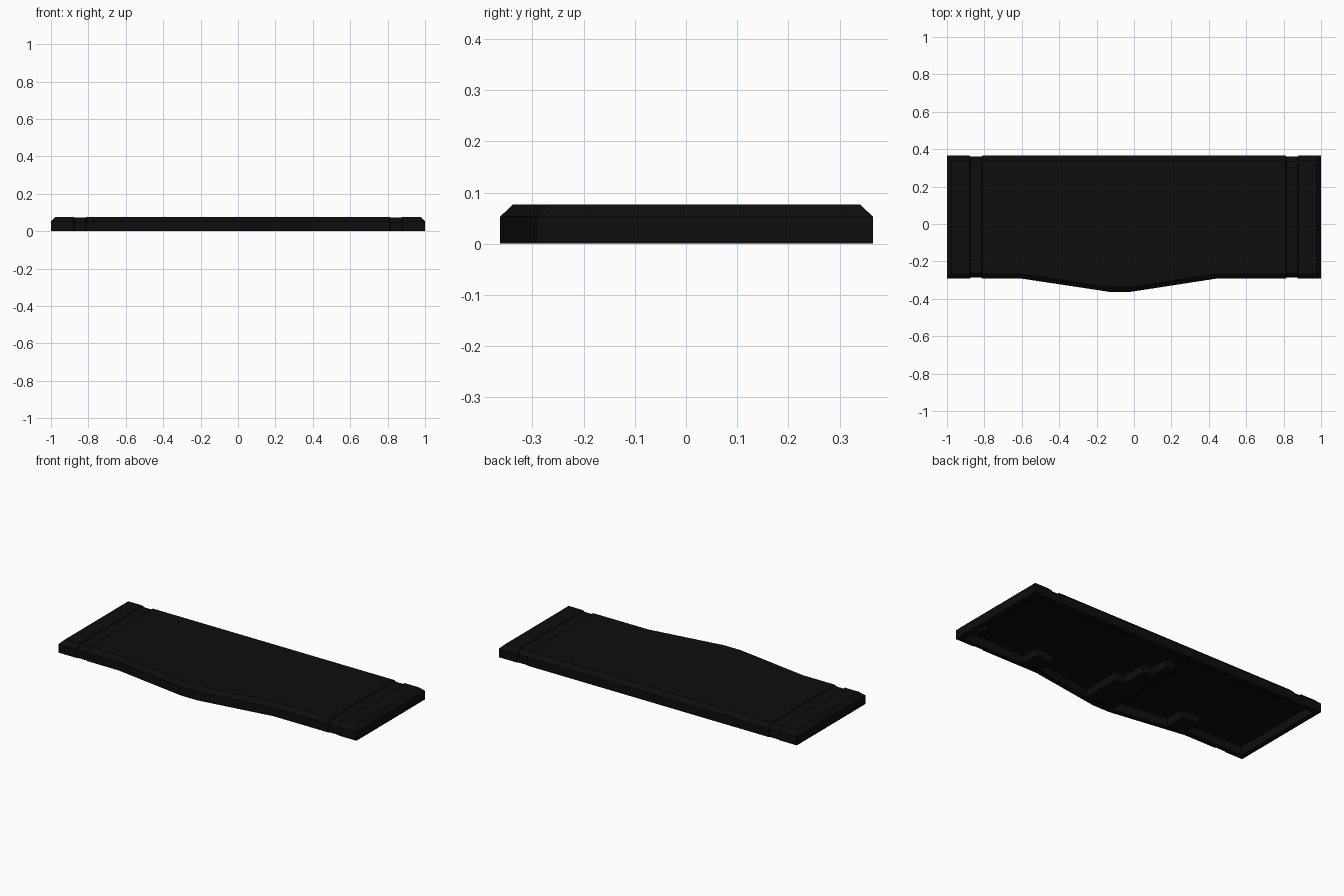
import bpy, bmesh

if "Cube" in bpy.data.objects:
    bpy.data.objects.remove(bpy.data.objects["Cube"])

BACK, TOP, SHOULDER, CH = 0.365, 0.077, 0.053, 0.025

black = bpy.data.materials.new("soft_black")
black.diffuse_color = (0.004, 0.004, 0.004, 1)
black.use_nodes = True
black.node_tree.nodes["Principled BSDF"].inputs["Base Color"].default_value = black.diffuse_color


def front_y(x):
    """Front edge: straight with one shallow off-centre bulge."""
    pts = [(-1, -0.292), (-0.6, -0.292), (-0.13, -0.363), (-0.02, -0.363), (0.44, -0.292), (1, -0.292)]
    for (x0, y0), (x1, y1) in zip(pts, pts[1:]):
        if x <= x1:
            return y0 + (y1 - y0) * (x - x0) / (x1 - x0)
    return pts[-1][1]


def finish(name, bm):
    bmesh.ops.remove_doubles(bm, verts=bm.verts, dist=1e-5)
    bmesh.ops.recalc_face_normals(bm, faces=bm.faces)
    me = bpy.data.meshes.new(name)
    bm.to_mesh(me)
    bm.free()
    me.materials.append(black)
    ob = bpy.data.objects.new(name, me)
    bpy.context.collection.objects.link(ob)
    return ob


def loft(name, sections):
    """Skin a row of (x, [(y, z)...]) cross-sections and cap both ends."""
    bm = bmesh.new()
    rings = [[bm.verts.new((x, y, z)) for y, z in ring] for x, ring in sections]
    n = len(rings[0])
    for a, b in zip(rings, rings[1:]):
        for i in range(n):
            j = (i + 1) % n
            bm.faces.new((a[i], a[j], b[j], b[i]))
    bm.faces.new(rings[0])
    bm.faces.new(rings[-1][::-1])
    return finish(name, bm)


def shell_ring(x, d=0.0, end=False):
    f, b = front_y(x) + d, BACK - d
    c, t = (0, SHOULDER) if end else (CH, TOP - d)
    return (x, [(f, 0), (f, SHOULDER - d), (f + c, t), (b - c, t), (b, SHOULDER - d), (b, 0)])


def box(name, x0, x1, y0, y1, z0, z1):
    return loft(name, [(x, [(y0, z0), (y0, z1), (y1, z1), (y1, z0)]) for x in (x0, x1)])


# Chamfered cover with a shallow groove wrapped around each end
G = 0.005
half = [(0.44, 0), (0.81, 0), (0.815, G), (0.875, G), (0.88, 0), (1 - CH, 0)]
sections = [shell_ring(-1, end=True)]
sections += [shell_ring(-x, d) for x, d in reversed(half[1:])]
sections += [shell_ring(x) for x in (-0.6, -0.13, -0.02)]
sections += [shell_ring(x, d) for x, d in half]
sections += [shell_ring(1, end=True)]
cover = loft("cover", sections)

# Hollow underside following the outline
W, CEIL = 0.03, 0.052
cavity = loft("cavity_cutter", [
    (x, [(front_y(x) + W, -0.02), (front_y(x) + W, CEIL), (BACK - W, CEIL), (BACK - W, -0.02)])
    for x in (-1 + W, -0.6, -0.13, -0.02, 0.44, 1 - W)])
cavity.hide_render = True
mod = cover.modifiers.new("hollow", "BOOLEAN")
mod.object = cavity
mod.operation = "DIFFERENCE"
mod.solver = "EXACT"
bpy.context.view_layer.objects.active = cover
bpy.ops.object.modifier_apply(modifier=mod.name)
bpy.data.objects.remove(cavity)

# Mounting bosses and stepped centre rib inside the hollow
Z0, Z1 = 0.004, CEIL + 0.005
for side, x in (("left", -0.53), ("right", 0.49)):
    box(side + "_boss", x - 0.06, x + 0.06, -0.28, -0.16, Z0, Z1)
box("rib_front", -0.13, 0.06, -0.34, -0.08, Z0, Z1)
box("rib_middle", -0.12, 0.0, -0.08, 0.08, Z0, Z1)
box("rib_back", -0.12, -0.06, 0.08, 0.2, Z0, Z1)
box("end_stop", 0.89, 0.93, -0.2, -0.15, 0.02, Z1)
